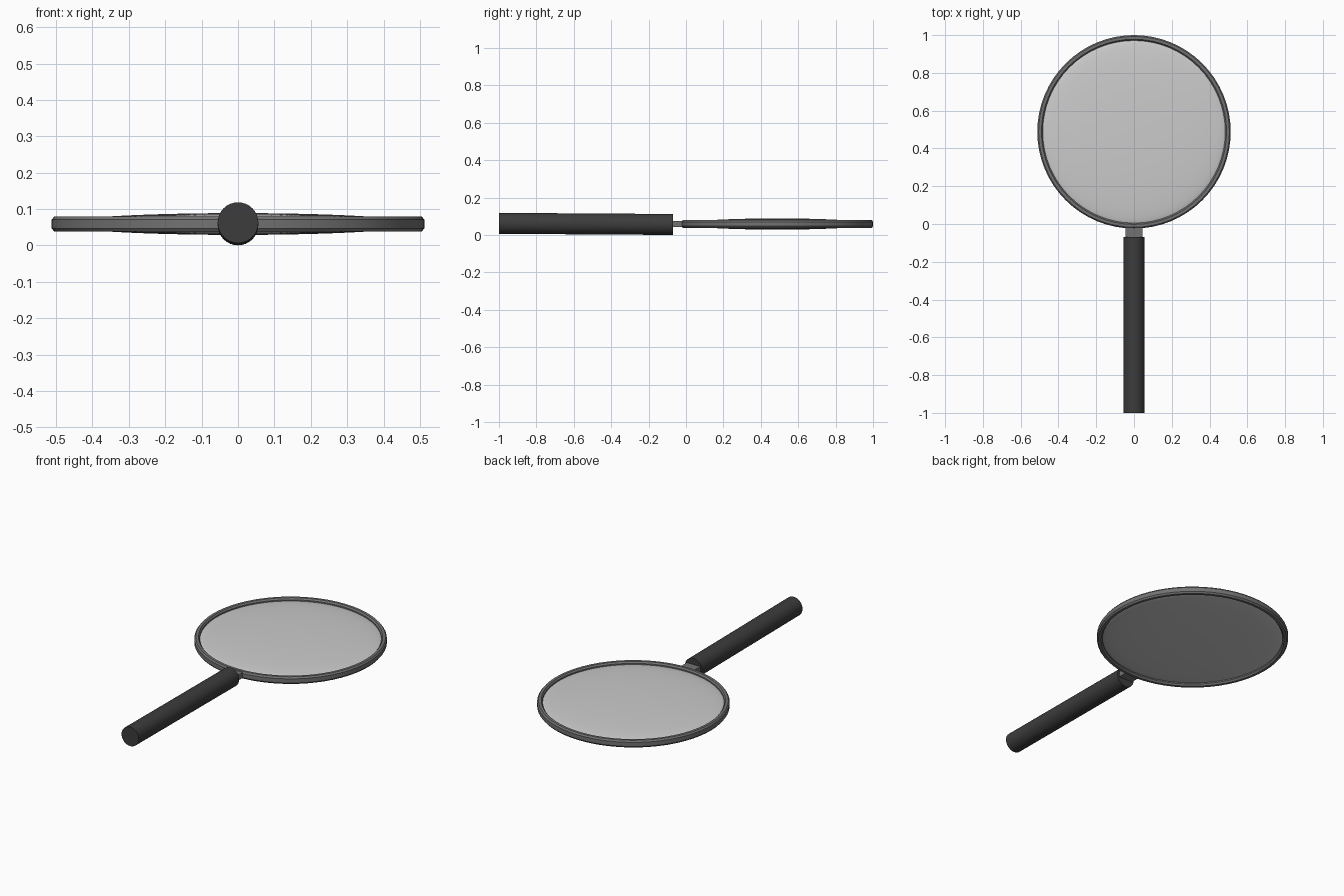
import bpy, bmesh, math
from mathutils import Vector

if "Cube" in bpy.data.objects:
    bpy.data.objects.remove(bpy.data.objects["Cube"])

CY, CZ = 0.488, 0.059   # centre of the lens and its frame


def material(name, rgb, alpha=1.0):
    m = bpy.data.materials.new(name)
    m.diffuse_color = (*rgb, alpha)
    m.use_nodes = True
    m.node_tree.nodes["Principled BSDF"].inputs["Base Color"].default_value = m.diffuse_color
    return m


metal = material("grey metal", (0.17, 0.17, 0.17))
grip = material("black grip", (0.045, 0.045, 0.045))
glass = material("pale glass", (0.6, 0.6, 0.6), 0.8)


def finish(obj, name, mat, angle=35):
    obj.name = name
    obj.data.materials.append(mat)
    bpy.ops.object.select_all(action='DESELECT')
    obj.select_set(True)
    bpy.context.view_layer.objects.active = obj
    bpy.ops.object.transform_apply(location=False, rotation=False, scale=True)
    bpy.ops.object.shade_smooth_by_angle(angle=math.radians(angle))
    return obj


# Frame: chamfered profile swept round the lens
profile = [(0.483, -0.012), (0.490, -0.021), (0.505, -0.021), (0.512, -0.012),
           (0.512, 0.012), (0.505, 0.021), (0.490, 0.021), (0.483, 0.012)]
N = 64
bm = bmesh.new()
rings = []
for i in range(N):
    a = 2 * math.pi * i / N
    rings.append([bm.verts.new((r * math.cos(a), r * math.sin(a), z)) for r, z in profile])
for i in range(N):
    p, q = rings[i], rings[(i + 1) % N]
    for j in range(len(profile)):
        k = (j + 1) % len(profile)
        bm.faces.new((p[j], q[j], q[k], p[k]))
bmesh.ops.recalc_face_normals(bm, faces=bm.faces)
mesh = bpy.data.meshes.new("frame")
bm.to_mesh(mesh)
bm.free()
frame = bpy.data.objects.new("frame", mesh)
bpy.context.collection.objects.link(frame)
frame.location = (0, CY, CZ)
finish(frame, "frame", metal)

# Lens: flattened sphere
bpy.ops.mesh.primitive_uv_sphere_add(segments=64, ring_count=32, radius=1, location=(0, CY, CZ))
lens = bpy.context.object
lens.scale = (0.49, 0.49, 0.030)
finish(lens, "lens", glass, 180)

# Neck: small block joining frame and handle
bpy.ops.mesh.primitive_cube_add(size=1, location=(0, -0.055, 0.06))
neck = bpy.context.object
neck.scale = (0.088, 0.09, 0.032)
finish(neck, "neck", metal)

# Handle: long cylinder, very slightly tilted
back, front = Vector((0, -0.07, 0.0565)), Vector((0, -1.0, 0.0625))
axis = front - back
bpy.ops.mesh.primitive_cylinder_add(vertices=32, radius=0.056, depth=axis.length,
                                    location=(back + front) / 2,
                                    rotation=axis.to_track_quat('Z', 'Y').to_euler())
finish(bpy.context.object, "handle", grip)
